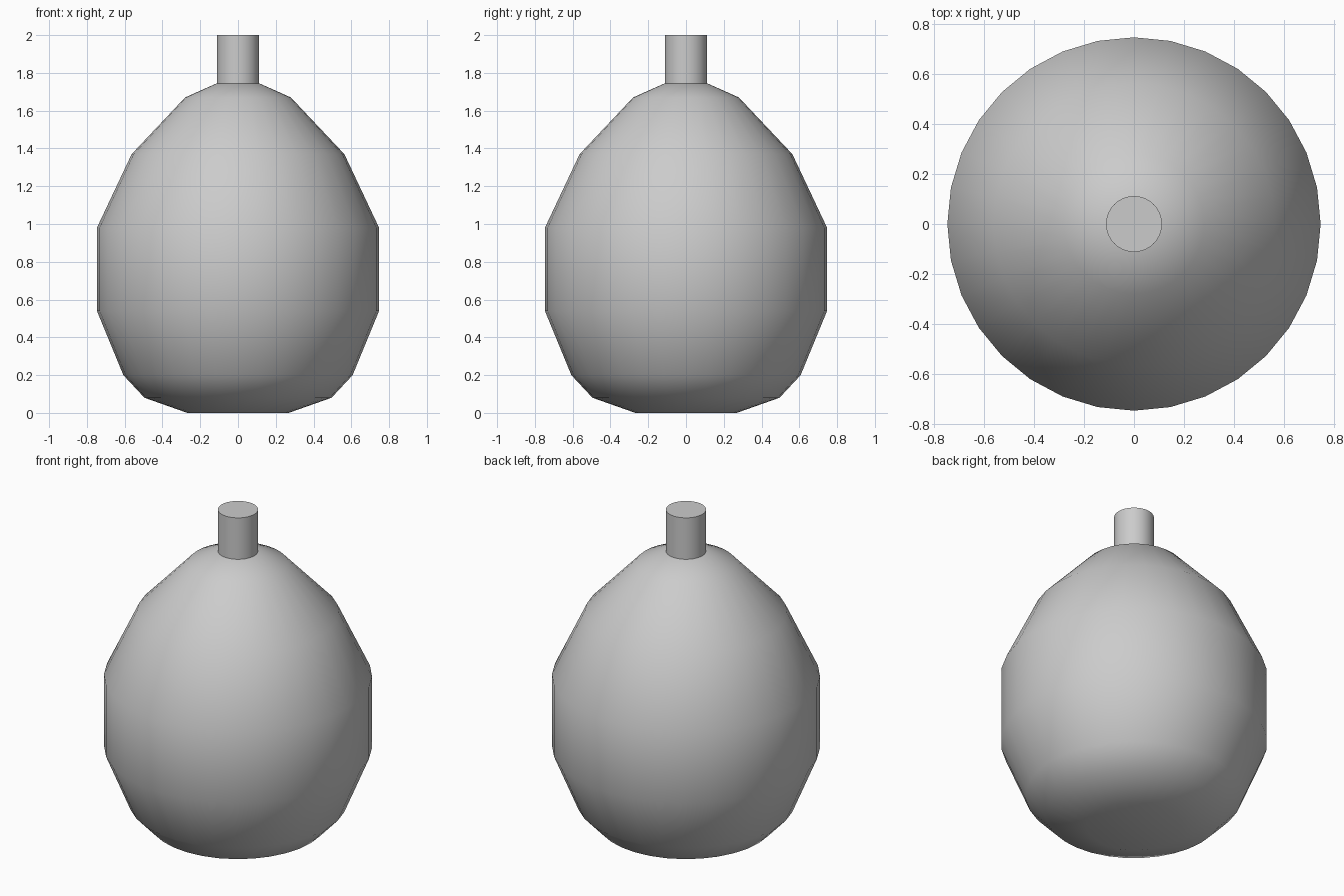
import bpy, bmesh, math

if "Cube" in bpy.data.objects:
    bpy.data.objects.remove(bpy.data.objects["Cube"])

SIDES = 32

def lathe(name, profile):
    """Revolve (radius, z) points around z and cap both ends."""
    bm = bmesh.new()
    rings = [[bm.verts.new((r * math.cos(2 * math.pi * i / SIDES),
                            r * math.sin(2 * math.pi * i / SIDES), z))
              for i in range(SIDES)] for r, z in profile]
    for a, b in zip(rings, rings[1:]):
        for i in range(SIDES):
            j = (i + 1) % SIDES
            bm.faces.new((a[i], a[j], b[j], b[i]))
    bm.faces.new(rings[0][::-1])
    bm.faces.new(rings[-1])
    mesh = bpy.data.meshes.new(name)
    bm.to_mesh(mesh)
    bm.free()
    obj = bpy.data.objects.new(name, mesh)
    bpy.context.collection.objects.link(obj)
    bpy.ops.object.select_all(action='DESELECT')
    obj.select_set(True)
    bpy.context.view_layer.objects.active = obj
    bpy.ops.object.shade_smooth_by_angle(angle=math.radians(35))
    return obj

# Egg-shaped body with a flat base
lathe("body", [(0.268, 0.0), (0.495, 0.08), (0.607, 0.20), (0.747, 0.54),
               (0.747, 0.98), (0.563, 1.37), (0.28, 1.67), (0.112, 1.745)])

# Short cylindrical neck
lathe("neck", [(0.112, 1.745), (0.112, 2.0)])
